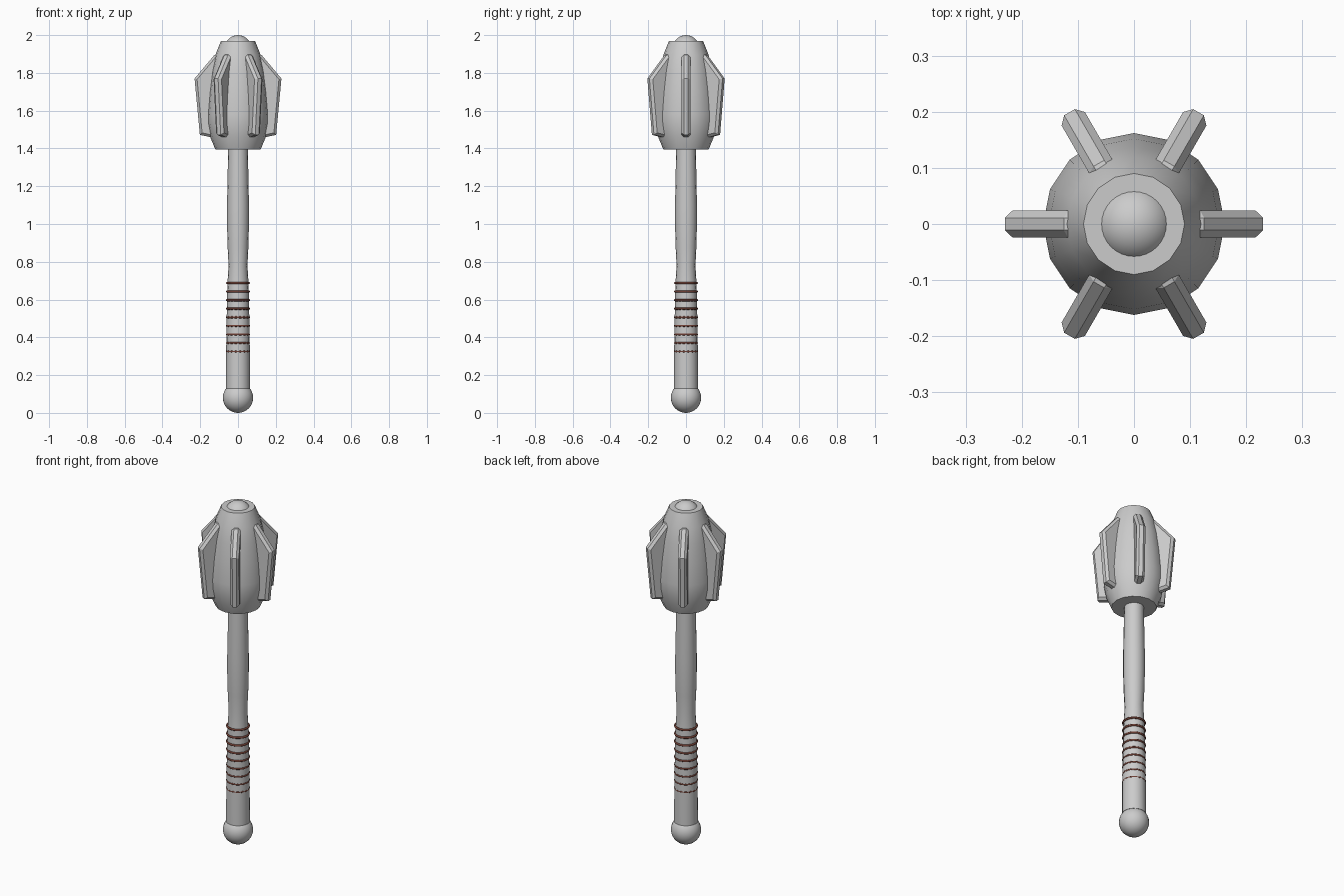
import bpy, bmesh, math
from mathutils import Matrix

if "Cube" in bpy.data.objects:
    bpy.data.objects.remove(bpy.data.objects["Cube"])


def finish(bm, name, angle=None):
    bmesh.ops.recalc_face_normals(bm, faces=bm.faces)
    me = bpy.data.meshes.new(name)
    bm.to_mesh(me)
    bm.free()
    ob = bpy.data.objects.new(name, me)
    bpy.context.collection.objects.link(ob)
    if angle:
        bpy.ops.object.select_all(action='DESELECT')
        ob.select_set(True)
        bpy.context.view_layer.objects.active = ob
        bpy.ops.object.shade_smooth_by_angle(angle=math.radians(angle))
    return ob


def lathe(name, profile, n):
    """Capped surface of revolution from (radius, z) points."""
    bm = bmesh.new()
    rings = [[bm.verts.new((r * math.cos(2 * math.pi * i / n),
                            r * math.sin(2 * math.pi * i / n), z))
              for i in range(n)] for r, z in profile]
    for a, b in zip(rings, rings[1:]):
        for i in range(n):
            j = (i + 1) % n
            bm.faces.new((a[i], a[j], b[j], b[i]))
    bm.faces.new(rings[0])
    bm.faces.new(rings[-1])
    return finish(bm, name, 40)


def ball(name, radius, z):
    bm = bmesh.new()
    bmesh.ops.create_uvsphere(bm, u_segments=32, v_segments=16, radius=radius,
                              matrix=Matrix.Translation((0, 0, z)))
    return finish(bm, name, 40)


# Pommel, handle, head and top cap
ball("pommel", 0.08, 0.08)
lathe("handle", [(0.064, 0.13), (0.063, 0.3), (0.061, 0.45), (0.058, 0.6),
                 (0.055, 0.7), (0.05, 0.78), (0.055, 0.88), (0.058, 1.0),
                 (0.058, 1.1), (0.055, 1.25), (0.052, 1.42)], 16)
lathe("head", [(0.12, 1.395), (0.147, 1.46), (0.16, 1.53), (0.162, 1.58),
               (0.152, 1.7), (0.138, 1.81), (0.12, 1.895), (0.09, 1.97)], 16)
ball("top_cap", 0.071, 1.929)

# Six bevelled flanges around the head
outline = [(0.1, 1.9), (0.125, 1.895), (0.23, 1.77), (0.202, 1.472), (0.1, 1.45)]
for k in range(6):
    bm = bmesh.new()
    base = bm.faces.new([bm.verts.new((x, -0.024, z)) for x, z in outline])
    ext = bmesh.ops.extrude_face_region(bm, geom=[base])
    moved = [v for v in ext["geom"] if isinstance(v, bmesh.types.BMVert)]
    bmesh.ops.translate(bm, vec=(0, 0.048, 0), verts=moved)
    edges = [e for e in bm.edges
             if abs(e.verts[0].co.y - e.verts[1].co.y) < 1e-5]
    bmesh.ops.bevel(bm, geom=edges, offset=0.013, segments=1, affect='EDGES')
    bmesh.ops.rotate(bm, cent=(0, 0, 0), verts=bm.verts,
                     matrix=Matrix.Rotation(k * math.pi / 3, 3, 'Z'))
    finish(bm, f"flange_{k + 1}")

# Leather grip rings
leather = bpy.data.materials.new("leather")
leather.diffuse_color = (0.16, 0.05, 0.035, 1)
leather.use_nodes = True
leather.node_tree.nodes["Principled BSDF"].inputs["Base Color"].default_value = leather.diffuse_color
for k in range(9):
    bpy.ops.mesh.primitive_torus_add(
        major_radius=0.0575, minor_radius=0.006, major_segments=32,
        minor_segments=8, location=(0, 0, 0.325 + k * 0.0453))
    ring = bpy.context.object
    ring.name = f"grip_ring_{k + 1}"
    ring.data.materials.append(leather)
    bpy.ops.object.shade_smooth_by_angle(angle=math.radians(60))
